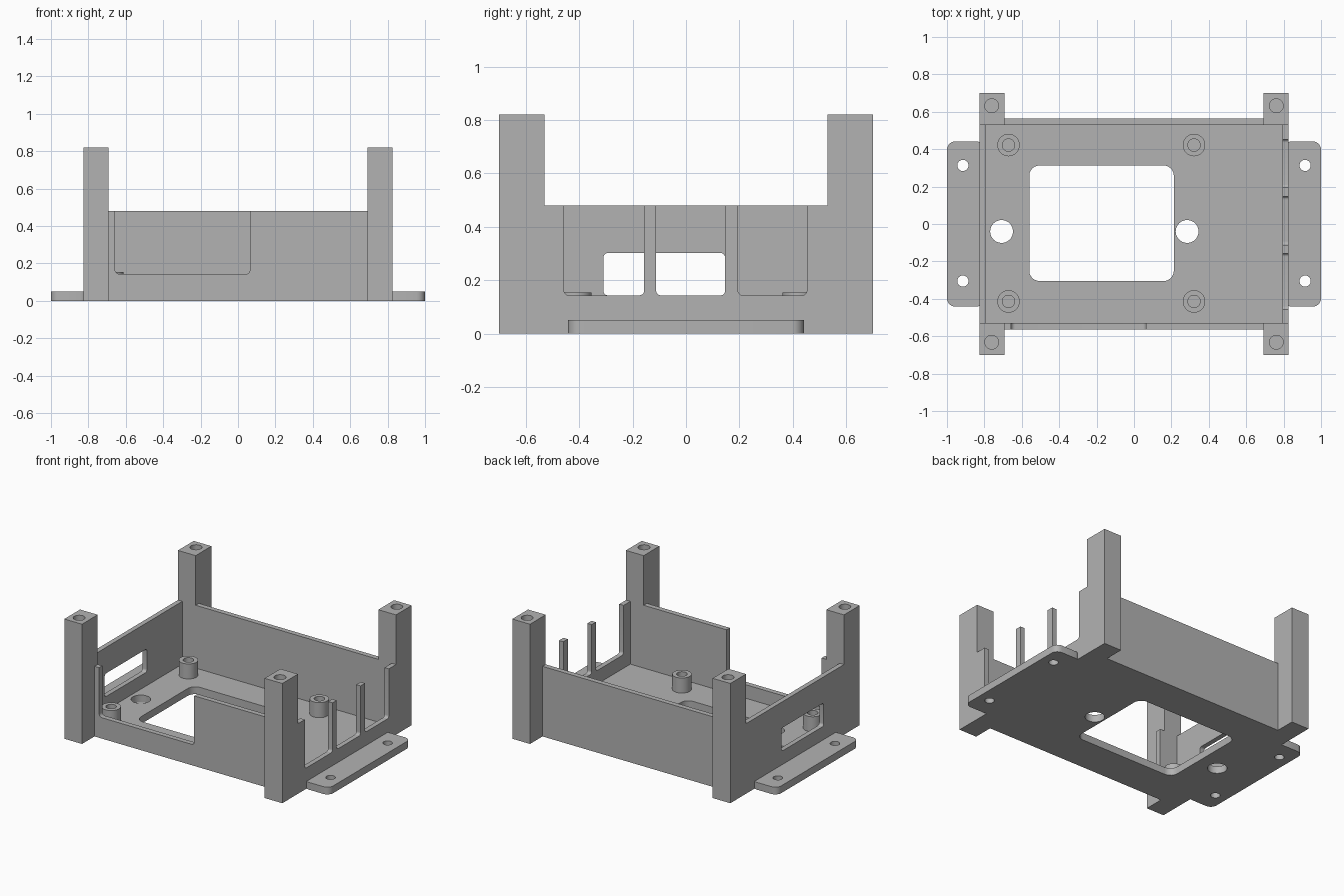
import bpy
import bmesh
from mathutils import Matrix, Vector

old = bpy.data.objects.get("Cube")
if old:
    bpy.data.objects.remove(old, do_unlink=True)

grey = bpy.data.materials.new("plain grey")
grey.use_nodes = True
colour = (0.45, 0.45, 0.45, 1)
grey.diffuse_color = colour
grey.node_tree.nodes["Principled BSDF"].inputs["Base Color"].default_value = colour


def finish(bm, name):
    mesh = bpy.data.meshes.new(name)
    bm.to_mesh(mesh)
    bm.free()
    mesh.materials.append(grey)
    obj = bpy.data.objects.new(name, mesh)
    bpy.context.collection.objects.link(obj)
    return obj


def box(name, xs, ys, zs, axis=2, radius=0):
    """Block between the given limits, with edges along one axis rounded."""
    low, high = (Vector(p) for p in zip(xs, ys, zs))
    bm = bmesh.new()
    bmesh.ops.create_cube(bm, size=1, matrix=Matrix.Translation((low + high) / 2)
                          @ Matrix.Diagonal((high - low).to_4d()))
    if radius:
        edges = [e for e in bm.edges
                 if abs(e.verts[0].co[axis] - e.verts[1].co[axis]) > 1e-4]
        bmesh.ops.bevel(bm, geom=edges, offset=radius, segments=6,
                        profile=0.5, affect='EDGES')
    return finish(bm, name)


def rod(name, x, y, radius, z0, z1):
    bm = bmesh.new()
    bmesh.ops.create_cone(bm, cap_ends=True, segments=40, radius1=radius,
                          radius2=radius, depth=z1 - z0,
                          matrix=Matrix.Translation((x, y, (z0 + z1) / 2)))
    return finish(bm, name)


def cut(part, *cutters):
    bpy.context.view_layer.objects.active = part
    for cutter in cutters:
        mod = part.modifiers.new("cut", 'BOOLEAN')
        mod.operation = 'DIFFERENCE'
        mod.solver = 'EXACT'
        mod.object = cutter
        bpy.ops.object.modifier_apply(modifier=mod.name)
        bpy.data.objects.remove(cutter, do_unlink=True)
    bpy.ops.object.select_all(action='DESELECT')
    part.select_set(True)
    bpy.ops.object.shade_smooth_by_angle()


# Main dimensions
OUT_X, IN_X = 0.826, 0.793
OUT_Y, IN_Y = 0.565, 0.53
POST_X = 0.692
FLOOR, WALL, POST = 0.05, 0.48, 0.82
SILL = 0.143

# Floor with the large opening and two cable holes
floor = box("floor", (-IN_X, IN_X), (-IN_Y, IN_Y), (0, FLOOR))
cut(floor,
    box("opening", (-0.56, 0.213), (-0.305, 0.313), (-1, 1), 2, 0.055),
    rod("cable_hole", -0.708, -0.04, 0.061, -1, 1),
    rod("cable_hole", 0.284, -0.04, 0.061, -1, 1))

# Back wall, and front wall with one wide notch
box("back_wall", (-POST_X, POST_X), (IN_Y, OUT_Y), (0, WALL))
front = box("front_wall", (-POST_X, POST_X), (-OUT_Y, -IN_Y), (0, WALL))
cut(front, box("notch", (-0.657, 0.064), (-1, -0.4), (SILL, 1), 1, 0.022))

# Right wall with a window, left wall with three notches
right = box("right_wall", (-OUT_X, -IN_X), (-IN_Y, IN_Y), (0, WALL))
cut(right, box("window", (-1, -0.7), (-0.31, 0.147), (SILL, 0.302), 0, 0.018))
left = box("left_wall", (IN_X, OUT_X), (-IN_Y, IN_Y), (0, WALL))
for ys in ((-0.457, -0.157), (-0.112, 0.147), (0.195, 0.453)):
    cut(left, box("notch", (0.7, 1), ys, (SILL, 1), 0, 0.018))

# Corner posts with blind screw holes, and side flanges
for sx, side in ((-1, "right"), (1, "left")):
    for sy, end in ((-1, "front"), (1, "back")):
        post = box(f"{end}_{side}_post", sorted((sx * POST_X, sx * OUT_X)),
                   sorted((sy * IN_Y, sy * 0.7)), (0, POST))
        cut(post, rod("screw_hole", sx * 0.761, sy * 0.632, 0.037, 0.6, 1))

    flange = box(f"{side}_flange", sorted((sx * 0.8, sx)), (-0.442, 0.442),
                 (0, FLOOR), 2, 0.045)
    cut(flange, box("body_space", (-OUT_X, OUT_X), (-1, 1), (-1, 1)),
        *[rod("mount_hole", sx * 0.915, y, 0.03, -1, 1) for y in (-0.305, 0.313)])

# Hollow standoffs on the floor
for x, side in ((-0.671, "right"), (0.321, "left")):
    for y, end in ((-0.414, "front"), (0.422, "back")):
        standoff = rod(f"{end}_{side}_standoff", x, y, 0.06, FLOOR, 0.153)
        cut(standoff, rod("bore", x, y, 0.033, 0, 1))
